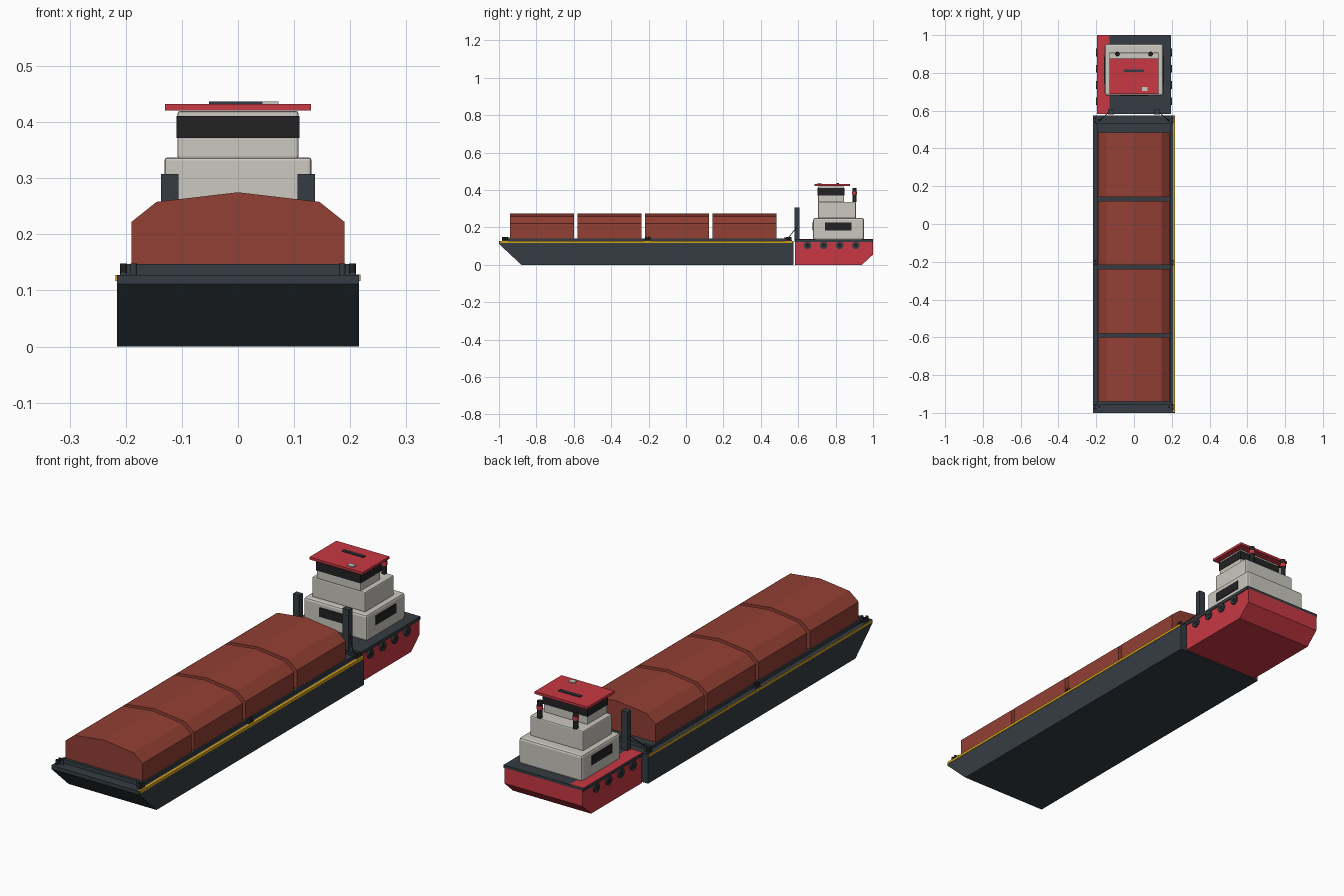
import bpy
import bmesh
from mathutils import Vector

cube = bpy.data.objects.get("Cube")
if cube:
    bpy.data.objects.remove(cube, do_unlink=True)


def material(name, r, g, b):
    m = bpy.data.materials.new(name)
    m.use_nodes = True
    m.diffuse_color = (r, g, b, 1)
    m.node_tree.nodes["Principled BSDF"].inputs["Base Color"].default_value = (r, g, b, 1)
    return m


SLATE = material("slate steel", 0.036, 0.046, 0.056)
BLACK = material("black", 0.016, 0.016, 0.016)
RUST = material("rust cover", 0.29, 0.05, 0.034)
RED = material("hull red", 0.58, 0.04, 0.056)
WHITE = material("off white", 0.6, 0.58, 0.53)
YELLOW = material("safety yellow", 0.65, 0.36, 0.01)


def finish(name, bm, mat, bevel=0):
    bmesh.ops.recalc_face_normals(bm, faces=bm.faces)
    mesh = bpy.data.meshes.new(name)
    bm.to_mesh(mesh)
    bm.free()
    mesh.materials.append(mat)
    ob = bpy.data.objects.new(name, mesh)
    bpy.context.collection.objects.link(ob)
    if bevel:
        mod = ob.modifiers.new("Bevel", "BEVEL")
        mod.width = bevel
        mod.segments = 2
    return ob


def box(name, x, y, z, mat, bevel=0):
    """Box from (min, max) ranges."""
    bm = bmesh.new()
    bmesh.ops.create_cube(bm, size=1)
    for v in bm.verts:
        v.co = [r[0] if c < 0 else r[1] for c, r in zip(v.co, (x, y, z))]
    return finish(name, bm, mat, bevel)


def prism(name, points, vector, mat):
    """Extrude a closed outline along a vector."""
    bm = bmesh.new()
    face = bm.faces.new([bm.verts.new(p) for p in points])
    ext = bmesh.ops.extrude_face_region(bm, geom=[face])
    moved = [g for g in ext["geom"] if isinstance(g, bmesh.types.BMVert)]
    bmesh.ops.translate(bm, verts=moved, vec=vector)
    return finish(name, bm, mat)


def rod(name, start, end, radius, mat, sides=12):
    a, b = Vector(start), Vector(end)
    bm = bmesh.new()
    bmesh.ops.create_cone(bm, cap_ends=True, segments=sides, radius1=radius,
                          radius2=radius, depth=(b - a).length)
    rot = (b - a).to_track_quat("Z", "Y").to_matrix()
    bmesh.ops.rotate(bm, verts=bm.verts, matrix=rot)
    bmesh.ops.translate(bm, verts=bm.verts, vec=(a + b) / 2)
    return finish(name, bm, mat)


def span(w):
    return (-w, w)


def outboard(side, inner, outer):
    return tuple(sorted((side * inner, side * outer)))


# Barge hull with raked bow
W = 0.216
prism("barge_hull", [(-W, -1, 0.128), (-W, -1, 0.112), (-W, -0.88, 0),
                     (-W, 0.575, 0), (-W, 0.575, 0.128)], (2 * W, 0, 0), SLATE)
box("hatch_coaming", span(0.197), (-0.95, 0.53), (0.12, 0.142), SLATE)
for name, y in (("bow_beam", -0.95), ("stern_beam", 0.53)):
    box(name, span(0.2), (y - 0.006, y + 0.006), (0.125, 0.147), SLATE)

# Cargo covers with a faceted arched profile
half = [(0.19, 0.14), (0.19, 0.222), (0.145, 0.258)]
arch = half + [(0, 0.275)] + [(-x, z) for x, z in reversed(half)]
for i in range(4):
    y = -0.94 + 0.361 * i
    prism(f"cargo_cover_{i + 1}", [(x, y, z) for x, z in arch], (0, 0.341, 0), RUST)

# Barge side fittings
for side, tag in ((1, "left"), (-1, "right")):
    top = 0.1285 if side > 0 else 0.1275
    box(f"edge_stripe_{tag}", outboard(side, 0.206, 0.218), (-0.995, 0.57), (0.117, top), YELLOW)
    for y in (-0.968, -0.205, 0.55):
        box(f"bitt_base_{tag}", outboard(side, 0.198, 0.21), (y - 0.016, y + 0.016),
            (0.125, 0.132), SLATE)
        for dy in (-0.009, 0.009):
            rod(f"bitt_{tag}", (side * 0.204, y + dy, 0.128),
                (side * 0.204, y + dy, 0.148), 0.006, BLACK)
    for y in (-0.968, 0.55):
        rod(f"inner_bitt_{tag}", (side * 0.186, y, 0.125), (side * 0.186, y, 0.148), 0.006, SLATE)

# Pusher hull, deck and the painted strip on the deck
H = 0.192
prism("pusher_hull", [(-H, 0.582, 0), (-H, 0.94, 0), (-H, 1, 0.055),
                      (-H, 1, 0.124), (-H, 0.582, 0.124)], (2 * H, 0, 0), RED)
box("pusher_deck", span(0.196), (0.582, 1), (0.122, 0.136), SLATE)
box("deck_paint", (-0.196, -0.13), (0.582, 1), (0.135, 0.137), RED)

# Pusher knees, cables and tyre fenders
for side, tag in ((1, "left"), (-1, "right")):
    box(f"push_knee_{tag}", outboard(side, 0.106, 0.137), (0.58, 0.606), (0.125, 0.308), SLATE)
    rod(f"cable_{tag}", (side * 0.13, 0.595, 0.205), (side * 0.186, 0.545, 0.142), 0.002, BLACK, 6)
    for i in range(4):
        y = 0.65 + 0.086 * i
        rod(f"fender_{tag}_{i + 1}", (side * 0.188, y, 0.104), (side * 0.2, y, 0.104),
            0.02, SLATE, 16)
        rod(f"fender_hub_{tag}_{i + 1}", (side * 0.195, y, 0.104),
            (side * 0.201, y, 0.104), 0.01, BLACK, 12)

# Deckhouse tiers
box("lower_house", span(0.155), (0.68, 0.952), (0.134, 0.25), WHITE, 0.01)
box("middle_house", span(0.131), (0.706, 0.908), (0.247, 0.337), WHITE, 0.005)
box("wheelhouse", span(0.108), (0.706, 0.846), (0.334, 0.42), WHITE, 0.005)
box("wheelhouse_windows", span(0.11), (0.703, 0.848), (0.372, 0.411), BLACK)
box("front_window", span(0.075), (0.677, 0.684), (0.185, 0.226), BLACK)
for side, tag in ((1, "left"), (-1, "right")):
    box(f"side_window_{tag}", outboard(side, 0.151, 0.158), (0.742, 0.886), (0.185, 0.226), BLACK)

# Roof with radar bar and lamp
box("roof", span(0.13), (0.687, 0.876), (0.421, 0.432), RED)
box("radar_bar", span(0.052), (0.805, 0.819), (0.43, 0.437), SLATE)
box("roof_lamp", (0.043, 0.072), (0.703, 0.725), (0.43, 0.437), WHITE)

# Exhaust stacks with red bands
for side, tag in ((1, "left"), (-1, "right")):
    x = side * 0.088
    rod(f"stack_{tag}", (x, 0.9, 0.335), (x, 0.9, 0.412), 0.011, BLACK)
    rod(f"stack_band_{tag}", (x, 0.9, 0.375), (x, 0.9, 0.392), 0.013, RED)
